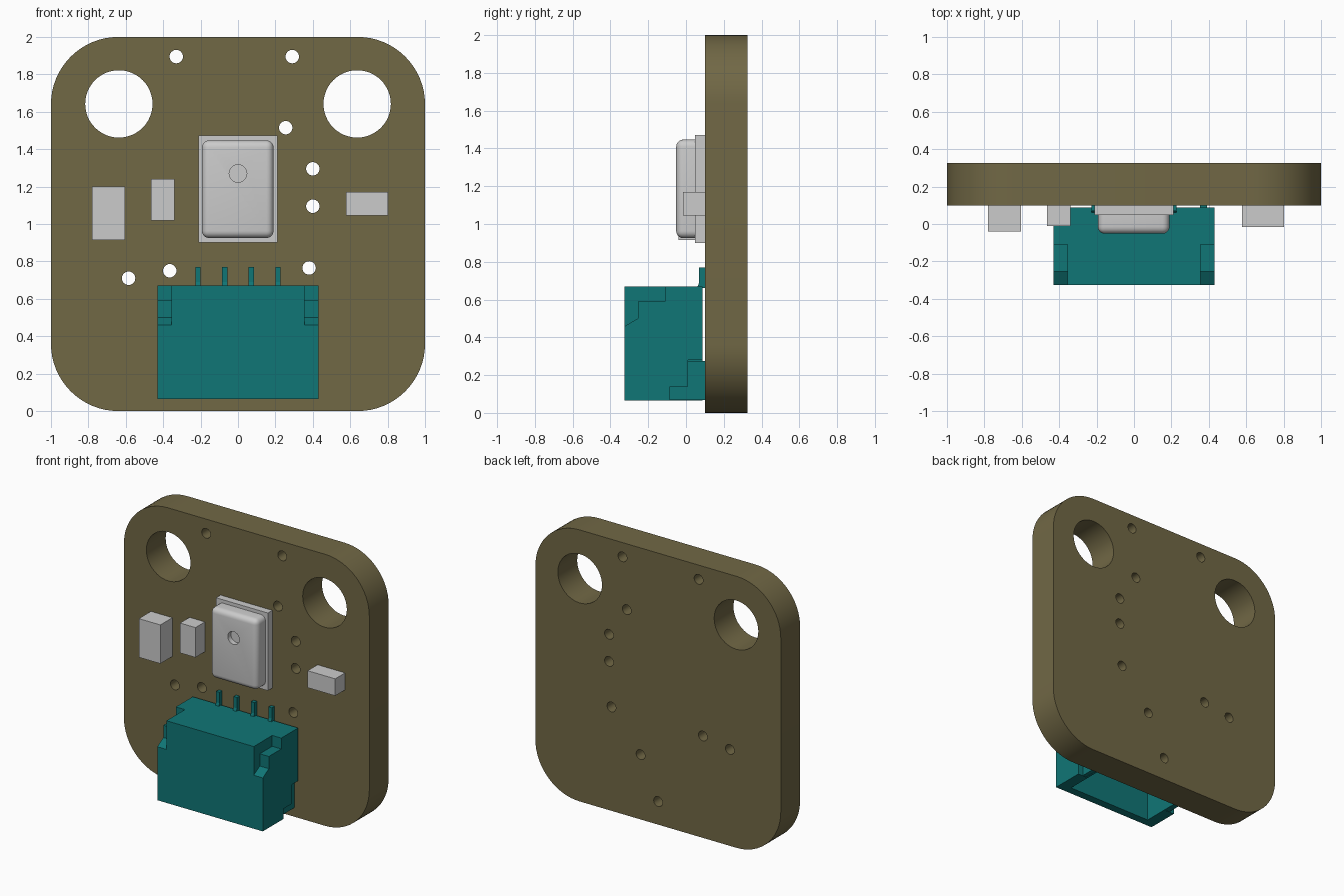
import bpy, bmesh
from math import sin, cos, pi

if "Cube" in bpy.data.objects:
    bpy.data.objects.remove(bpy.data.objects["Cube"])


def material(name, rgb):
    m = bpy.data.materials.new(name)
    m.diffuse_color = (*rgb, 1)
    m.use_nodes = True
    m.node_tree.nodes["Principled BSDF"].inputs["Base Color"].default_value = m.diffuse_color
    return m


TEAL = material("teal_plastic", (0.005, 0.18, 0.18))
OLIVE = material("olive_board", (0.165, 0.138, 0.06))


def add(name, bm, mat=None):
    bmesh.ops.recalc_face_normals(bm, faces=bm.faces)
    me = bpy.data.meshes.new(name)
    bm.to_mesh(me)
    bm.free()
    ob = bpy.data.objects.new(name, me)
    bpy.context.collection.objects.link(ob)
    if mat:
        me.materials.append(mat)
    return ob


def prism(name, yz, x0, x1, mat=None):
    """Extrude a (y, z) profile from x0 to x1."""
    bm = bmesh.new()
    f = bm.faces.new([bm.verts.new((x0, y, z)) for y, z in yz])
    ext = bmesh.ops.extrude_face_region(bm, geom=[f])["geom"]
    verts = [v for v in ext if isinstance(v, bmesh.types.BMVert)]
    bmesh.ops.translate(bm, verts=verts, vec=(x1 - x0, 0, 0))
    return add(name, bm, mat)


def box(name, x0, x1, y0, y1, z0, z1, mat=None):
    return prism(name, [(y0, z0), (y1, z0), (y1, z1), (y0, z1)], x0, x1, mat)


def arc(cx, cz, r, a0, a1, n):
    return [(cx + r * cos(a0 + (a1 - a0) * i / n),
             cz + r * sin(a0 + (a1 - a0) * i / n)) for i in range(n + 1)]


def circle(cx, cz, r, n):
    return arc(cx, cz, r, 0, 2 * pi, n)[:-1]


def plate(name, loops, y0, y1, mat=None):
    """Filled (x, z) outline with holes, extruded between y0 and y1."""
    cu = bpy.data.curves.new(name, 'CURVE')
    cu.dimensions = '2D'
    cu.fill_mode = 'BOTH'
    cu.extrude = (y1 - y0) / 2
    for loop in loops:
        sp = cu.splines.new('POLY')
        sp.points.add(len(loop) - 1)
        for p, (x, z) in zip(sp.points, loop):
            p.co = (x, z, 0, 1)
        sp.use_cyclic_u = True
    tmp = bpy.data.objects.new(name + "_curve", cu)
    bpy.context.collection.objects.link(tmp)
    bm = bmesh.new()
    bm.from_mesh(tmp.to_mesh())
    bpy.data.objects.remove(tmp)
    bmesh.ops.remove_doubles(bm, verts=bm.verts, dist=1e-5)
    for v in bm.verts:
        x, z, d = v.co
        v.co = (x, (y0 + y1) / 2 - d, z)
    return add(name, bm, mat)


def activate(ob):
    bpy.ops.object.select_all(action='DESELECT')
    ob.select_set(True)
    bpy.context.view_layer.objects.active = ob


def smooth(ob):
    activate(ob)
    bpy.ops.object.shade_smooth_by_angle(angle=0.6)


def cut(ob, cutter):
    mod = ob.modifiers.new("cut", 'BOOLEAN')
    mod.operation = 'DIFFERENCE'
    mod.solver = 'EXACT'
    mod.object = cutter
    activate(ob)
    bpy.ops.object.modifier_apply(modifier=mod.name)
    bpy.data.objects.remove(cutter)


# Circuit board with mounting holes and vias
R = 0.36
outline = []
for i, (sx, sz) in enumerate([(1, 1), (-1, 1), (-1, -1), (1, -1)]):
    outline += arc(sx * (1 - R), 1 + sz * (1 - R), R, i * pi / 2, (i + 1) * pi / 2, 16)
vias = [(-0.33, 1.895), (0.29, 1.895), (0.255, 1.515), (0.4, 1.295), (0.4, 1.095),
        (0.38, 0.765), (-0.365, 0.75), (-0.585, 0.71), (0.143, 0.477), (0, 0.17)]
holes = [circle(s * 0.637, 1.642, 0.18, 48) for s in (-1, 1)]
holes += [circle(x, z, 0.036, 24) for x, z in vias]
smooth(plate("circuit_board", [outline] + holes, 0.10, 0.325, OLIVE))

# Small surface-mount components
box("capacitor_large", -0.78, -0.605, -0.04, 0.10, 0.915, 1.20)
box("capacitor_small", -0.465, -0.34, -0.01, 0.10, 1.02, 1.24)
box("resistor", 0.578, 0.803, -0.015, 0.10, 1.045, 1.17)

# Sensor: base plate and rounded metal can with a port
box("sensor_base", -0.212, 0.21, 0.048, 0.10, 0.90, 1.472)
can = box("sensor_can", -0.193, 0.19, -0.052, 0.048, 0.925, 1.447)
bm = bmesh.new()
bm.from_mesh(can.data)
edges = [e for e in bm.edges if min(v.co.y for v in e.verts) < 0]
bmesh.ops.bevel(bm, geom=edges, offset=0.038, segments=5, profile=0.5, affect='EDGES')
bm.to_mesh(can.data)
bm.free()
cut(can, plate("port_cutter", [circle(0, 1.27, 0.047, 32)], -0.1, -0.015))
smooth(can)

# Connector housing, open at the bottom
housing = box("connector_housing", -0.43, 0.43, -0.325, 0.087, 0.065, 0.67, TEAL)
cut(housing, box("cavity_cutter", -0.345, 0.345, -0.265, 0.03, 0.0, 0.50, TEAL))
top_notch = [(-0.34, 0.45), (-0.255, 0.50), (-0.255, 0.59), (-0.11, 0.59),
             (-0.11, 0.7), (-0.34, 0.7)]
rear_notch = [(0.12, 0.28), (0.01, 0.28), (0.01, 0.14), (-0.085, 0.14),
              (-0.085, 0.04), (0.12, 0.04)]
tab = [(0.10, 0.275), (0.0, 0.275), (0.0, 0.15), (-0.09, 0.15), (-0.09, 0.067), (0.10, 0.067)]
for s, side in ((-1, "left"), (1, "right")):
    cut(housing, prism("top_notch_cutter", top_notch, s * 0.356, s * 0.5, TEAL))
    cut(housing, prism("rear_notch_cutter", rear_notch, s * 0.362, s * 0.5, TEAL))
    # Solder tab filling the rear notch
    prism("solder_tab_" + side, tab, s * 0.352, s * 0.39, TEAL)

# Connector pins: foot on the board, contact inside the cavity
pin = [(0.10, 0.77), (0.07, 0.77), (0.07, 0.69), (0.05, 0.64), (-0.10, 0.64), (-0.10, 0.20),
       (-0.07, 0.20), (-0.07, 0.61), (0.065, 0.61), (0.08, 0.66), (0.10, 0.66)]
for i in range(4):
    x = (i - 1.5) * 0.1425
    prism(f"connector_pin_{i + 1}", pin, x - 0.014, x + 0.014, TEAL)
